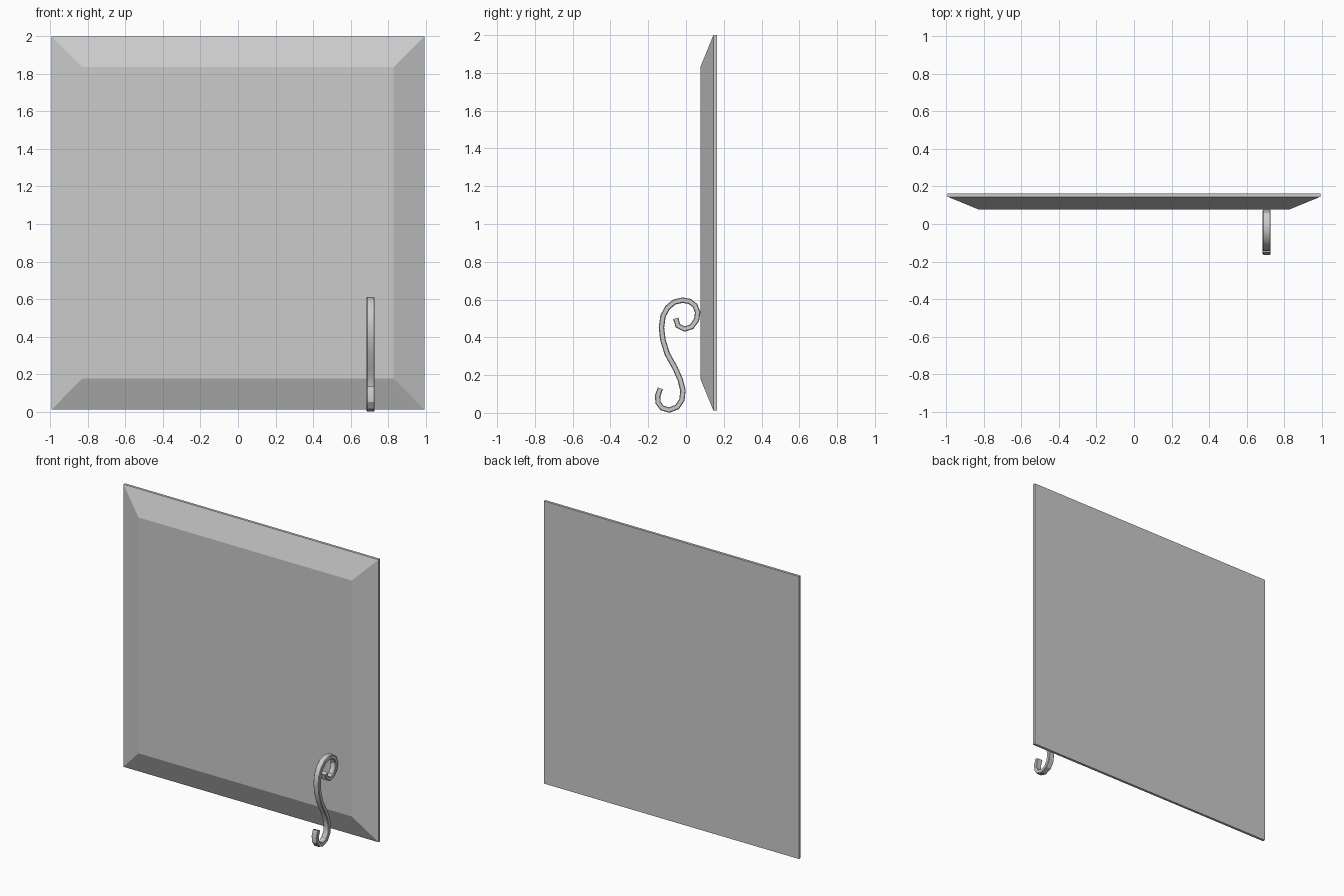
import bpy, bmesh
from mathutils import Vector

if "Cube" in bpy.data.objects:
    bpy.data.objects.remove(bpy.data.objects["Cube"])


def make_object(name, bm):
    bmesh.ops.recalc_face_normals(bm, faces=bm.faces)
    mesh = bpy.data.meshes.new(name)
    bm.to_mesh(mesh)
    bm.free()
    obj = bpy.data.objects.new(name, mesh)
    bpy.context.collection.objects.link(obj)
    return obj


def loft(bm, rings):
    # Skin closed rings of points and cap both ends
    loops = [[bm.verts.new(p) for p in ring] for ring in rings]
    n = len(loops[0])
    for a, b in zip(loops, loops[1:]):
        for i in range(n):
            j = (i + 1) % n
            bm.faces.new((a[i], a[j], b[j], b[i]))
    bm.faces.new(loops[0])
    bm.faces.new(loops[-1])


def rectangle(y, half_x, half_z, mid_z=1.006):
    return [(sx * half_x, y, mid_z + sz * half_z)
            for sx, sz in ((-1, -1), (1, -1), (1, 1), (-1, 1))]


# Square panel with a wide bevelled border on the front
bm = bmesh.new()
loft(bm, [rectangle(0.163, 0.993, 0.994),
          rectangle(0.145, 0.993, 0.994),
          rectangle(0.078, 0.830, 0.830)])
make_object("bevelled_panel", bm)

# S-shaped scroll handle: centre line in (y, z)
path = [(-0.054, 0.500), (-0.043, 0.462), (-0.008, 0.444), (0.030, 0.456),
        (0.056, 0.493), (0.062, 0.532), (0.048, 0.568), (0.020, 0.590),
        (-0.019, 0.597), (-0.062, 0.587), (-0.098, 0.557), (-0.122, 0.512),
        (-0.130, 0.451), (-0.122, 0.385), (-0.099, 0.312), (-0.057, 0.236),
        (-0.030, 0.175), (-0.016, 0.118), (-0.022, 0.068), (-0.046, 0.032),
        (-0.088, 0.015), (-0.127, 0.026), (-0.148, 0.055), (-0.150, 0.090),
        (-0.136, 0.130)]
points = [Vector(p) for p in path]

# Flat bar section with slightly eased corners: (across x, across thickness)
w, t, e = 0.021, 0.0145, 0.004
section = [(-w, -t + e), (-w + e, -t), (w - e, -t), (w, -t + e),
           (w, t - e), (w - e, t), (-w + e, t), (-w, t - e)]

rings = []
for i, p in enumerate(points):
    tangent = (points[min(i + 1, len(points) - 1)] - points[max(i - 1, 0)]).normalized()
    normal = Vector((-tangent.y, tangent.x))
    rings.append([(0.707 + a, p.x + normal.x * b, p.y + normal.y * b)
                  for a, b in section])
bm = bmesh.new()
loft(bm, rings)
handle = make_object("scroll_handle", bm)

bpy.context.view_layer.objects.active = handle
handle.select_set(True)
bpy.ops.object.shade_smooth_by_angle()
